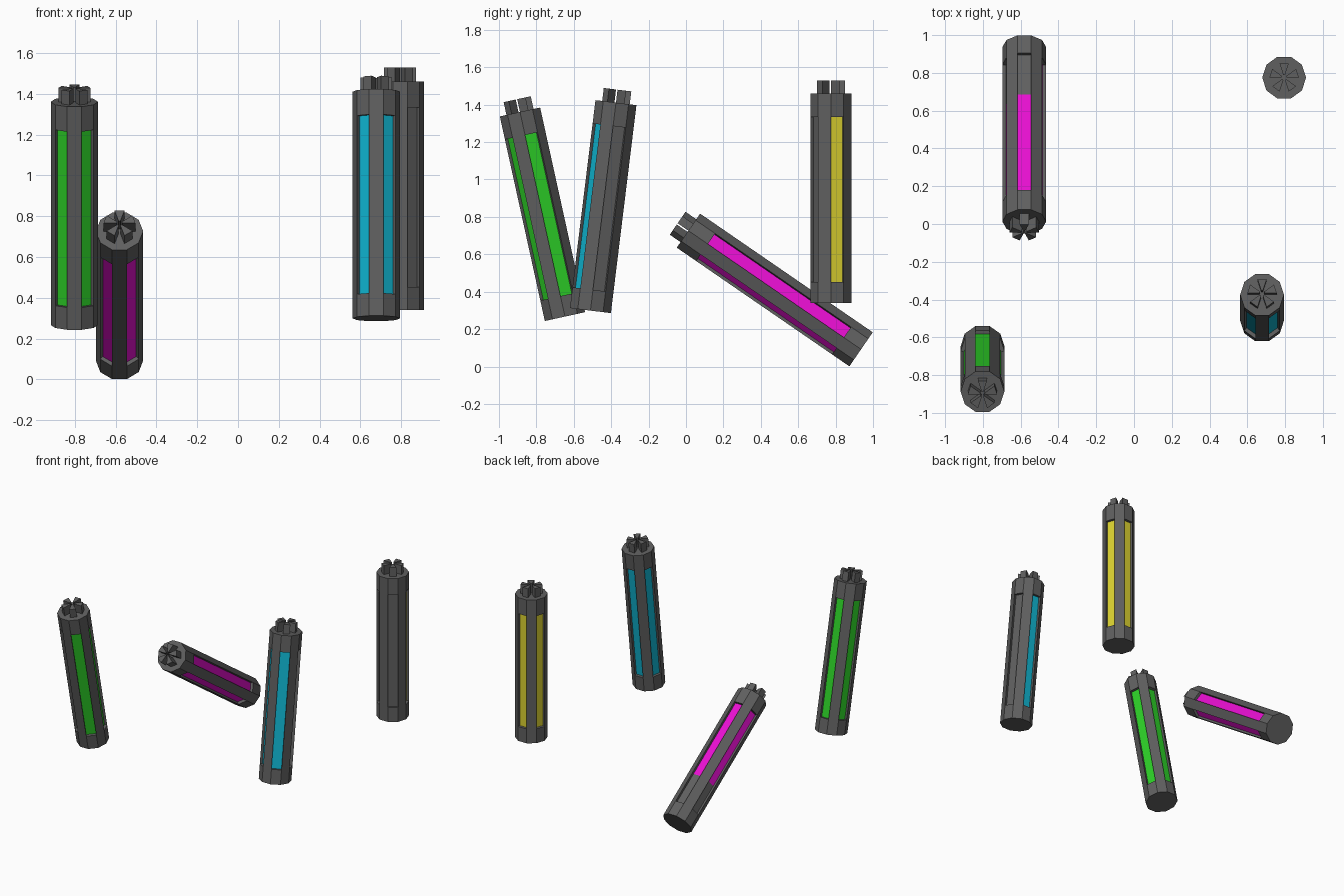
import bpy, bmesh, math
from mathutils import Vector, Matrix

if "Cube" in bpy.data.objects:
    bpy.data.objects.remove(bpy.data.objects["Cube"])

N = 10            # sides of each canister
R = 0.116         # outer radius
H = 1.12          # body height
LOW, HIGH = 0.112, 0.994   # ends of the window slots
DEPTH = 0.02      # slot depth


def material(name, rgb):
    m = bpy.data.materials.new(name)
    m.diffuse_color = (*rgb, 1)
    m.use_nodes = True
    m.node_tree.nodes["Principled BSDF"].inputs["Base Color"].default_value = m.diffuse_color
    return m


GREY = material("dark grey metal", (0.115, 0.115, 0.115))
GREEN = material("green glow", (0.025, 0.62, 0.02))
CYAN = material("cyan glow", (0.005, 0.47, 0.65))
MAGENTA = material("magenta glow", (0.83, 0.005, 0.66))
YELLOW = material("yellow glow", (0.72, 0.65, 0.03))


def polar(r, k, z):
    a = 2 * math.pi * k / N
    return Vector((r * math.cos(a), r * math.sin(a), z))


def add_object(name, bm, mats, matrix):
    bmesh.ops.recalc_face_normals(bm, faces=bm.faces)
    me = bpy.data.meshes.new(name)
    bm.to_mesh(me)
    bm.free()
    for m in mats:
        me.materials.append(m)
    ob = bpy.data.objects.new(name, me)
    ob.matrix_world = matrix
    bpy.context.collection.objects.link(ob)


def canister(name, glow, base, tilt, lit, partial=()):
    place = Matrix.Translation(base) @ Matrix.Rotation(math.radians(tilt), 4, 'X')

    # Ten-sided body, every second side has a recessed window slot
    bm = bmesh.new()
    rings = [[bm.verts.new(polar(R, k, z)) for k in range(N)] for z in (0, LOW, HIGH, H)]
    bm.faces.new(rings[0][::-1])
    bm.faces.new(rings[-1])
    slots = []
    for j in range(3):
        for k in range(N):
            n = (k + 1) % N
            f = bm.faces.new((rings[j][k], rings[j][n], rings[j + 1][n], rings[j + 1][k]))
            if j == 1 and k % 2 == 0:
                slots.append((k, f))
    bm.normal_update()
    for k, f in slots:
        inward = -polar(DEPTH, k + 0.5, 0)
        floor = bmesh.ops.extrude_face_region(bm, geom=[f])["geom"]
        verts = [v for v in floor if isinstance(v, bmesh.types.BMVert)]
        bmesh.ops.translate(bm, verts=verts, vec=inward)
        bm.faces.remove(f)
        face = [g for g in floor if isinstance(g, bmesh.types.BMFace)][0]
        face.material_index = 1 if k in lit else 0
        # Windows that are only lit in their upper part
        if k in partial:
            cut = bmesh.ops.bisect_plane(
                bm, geom=[face] + list(face.edges) + list(face.verts),
                plane_co=(0, 0, 0.365), plane_no=(0, 0, 1))
            for g in cut["geom"]:
                if isinstance(g, bmesh.types.BMFace) and g.calc_center_median().z < 0.365:
                    g.material_index = 0
    add_object(name + "_canister_body", bm, (GREY, glow), place)

    # Wedge-shaped teeth on top, in line with the windows
    bm = bmesh.new()
    for k in range(0, N, 2):
        lo, hi = [[bm.verts.new(polar(r, a, z)) for r, a in
                   ((0.014, k), (0.078, k), (0.078, k + 1), (0.014, k + 1))]
                  for z in (H - 0.005, H + 0.07)]
        bm.faces.new(lo[::-1])
        bm.faces.new(hi)
        for i in range(4):
            n = (i + 1) % 4
            bm.faces.new((lo[i], lo[n], hi[n], hi[i]))
    add_object(name + "_canister_teeth", bm, (GREY,), place)


# Window numbers: 0 right, 2 back, 4 left, 6 front left, 8 front right
canister("green", GREEN, (-0.802, -0.647, 0.267), 12.4, (0, 2, 4, 6, 8))
canister("cyan", CYAN, (0.678, -0.511, 0.299), -7, (2, 4, 6, 8))
canister("magenta", MAGENTA, (-0.581, 0.936, 0.092), 55.5, (0, 2, 4, 6, 8), (2, 4))
canister("yellow", YELLOW, (0.795, 0.775, 0.34), 0, (0, 2, 4))
